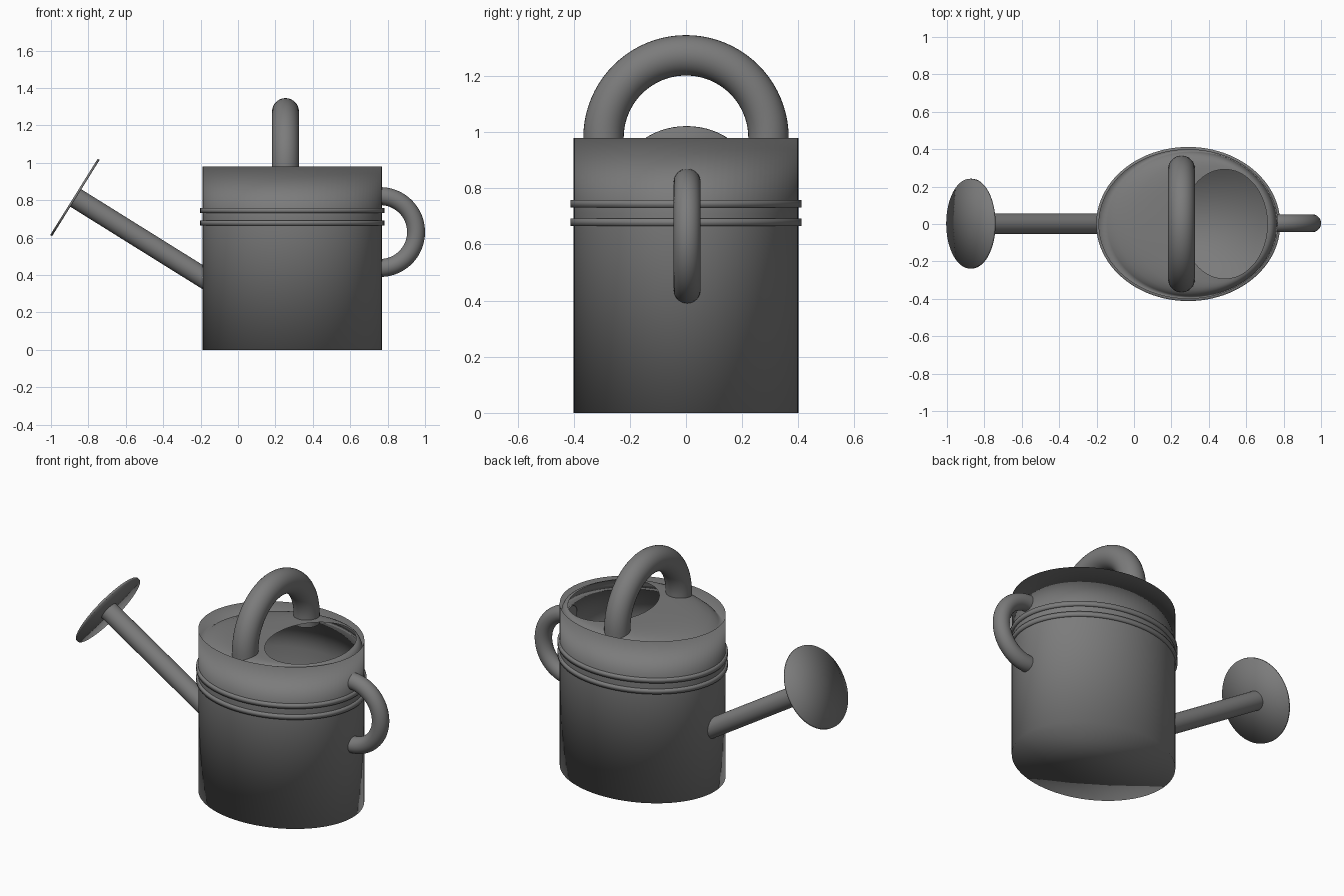
import bpy, bmesh, math
from mathutils import Vector

if "Cube" in bpy.data.objects:
    bpy.data.objects.remove(bpy.data.objects["Cube"])

SEG = 96
CX, RX, RY = 0.29, 0.48, 0.40      # body ellipse
HX, HRX, HRY = 0.485, 0.228, 0.292   # filling hole ellipse

grey = bpy.data.materials.new("dark_grey")
grey.diffuse_color = (0.2, 0.2, 0.2, 1)
grey.use_nodes = True
grey.node_tree.nodes["Principled BSDF"].inputs["Base Color"].default_value = grey.diffuse_color


def finish(name, bm, angle=None, recalc=True):
    if recalc:
        bmesh.ops.recalc_face_normals(bm, faces=bm.faces)
    me = bpy.data.meshes.new(name)
    bm.to_mesh(me)
    bm.free()
    me.materials.append(grey)
    ob = bpy.data.objects.new(name, me)
    bpy.context.collection.objects.link(ob)
    bpy.ops.object.select_all(action='DESELECT')
    ob.select_set(True)
    bpy.context.view_layer.objects.active = ob
    if angle is None:
        bpy.ops.object.shade_smooth()
    else:
        bpy.ops.object.shade_smooth_by_angle(angle=math.radians(angle))
    return ob


def bridge(bm, rings):
    for a, b in zip(rings, rings[1:]):
        for j in range(len(a)):
            k = (j + 1) % len(a)
            bm.faces.new((a[j], a[k], b[k], b[j]))


def ellipse(bm, cx, rx, ry, z):
    return [bm.verts.new((cx + rx * math.cos(t), ry * math.sin(t), z))
            for t in (2 * math.pi * i / SEG for i in range(SEG))]


def tube(name, path, radius, sides=32, side=Vector((0, 1, 0))):
    """Round tube along a planar path; side is the plane normal."""
    bm = bmesh.new()
    rings = []
    for i, p in enumerate(path):
        d = (path[min(i + 1, len(path) - 1)] - path[max(i - 1, 0)]).normalized()
        n = d.cross(side)
        rings.append([bm.verts.new(p + radius * (n * math.cos(t) + side * math.sin(t)))
                      for t in (2 * math.pi * k / sides for k in range(sides))])
    bridge(bm, rings)
    bm.faces.new(rings[0])
    bm.faces.new(rings[-1])
    return finish(name, bm, 40)


# Body: floor, wall, thin rim and domed lid rising to an offset filling hole
bm = bmesh.new()
rings = [ellipse(bm, CX, RX, RY, z) for z in (0.0, 0.71, 0.98)]
bm.faces.new(list(reversed(rings[0])))
for t, z in ((0.0, 0.90), (0.1, 0.93), (0.22, 0.95), (0.4, 0.964),
             (0.6, 0.972), (0.8, 0.975), (1.0, 0.977)):
    mix = lambda a, b: a + (b - a) * t
    rings.append(ellipse(bm, mix(CX, HX), mix(RX - 0.004, HRX), mix(RY - 0.004, HRY), z))
bridge(bm, rings)
finish("can_body", bm, recalc=False)

# Two bands around the body
for name, z in (("upper_band", 0.745), ("lower_band", 0.679)):
    bm = bmesh.new()
    prof = [(0.0, -0.0135), (0.012, -0.0135), (0.012, 0.0135), (0.0, 0.0135)]
    bridge(bm, [ellipse(bm, CX, RX + r, RY + r, z + h) for r, h in prof])
    finish(name, bm, recalc=False)

# Carrying handle over the top
arc = [math.pi * i / 40 for i in range(41)]
path = [Vector((0.254, 0.294 * math.cos(a), 0.98 + 0.294 * math.sin(a))) for a in arc]
path = [Vector((0.254, 0.294, 0.93))] + path + [Vector((0.254, -0.294, 0.93))]
tube("top_handle", path, 0.072, side=Vector((1, 0, 0)))

# Rear handle
path = [Vector((0.76 + 0.192 * math.sin(a), 0.004, 0.63 + 0.192 * math.cos(a))) for a in arc]
tube("rear_handle", path, 0.048)

# Spout and its flat round rose
tip, axis = Vector((-0.872, 0.002, 0.815)), Vector((-0.85, 0, 0.53)).normalized()
tube("spout", [tip - axis * 0.84, tip], 0.055)
bm = bmesh.new()
bmesh.ops.create_cone(bm, cap_ends=True, cap_tris=True, segments=64,
                      radius1=0.24, radius2=0.24, depth=0.012)
rose = finish("spout_rose", bm)
rose.location = tip
rose.rotation_euler = axis.to_track_quat('Z', 'Y').to_euler()
